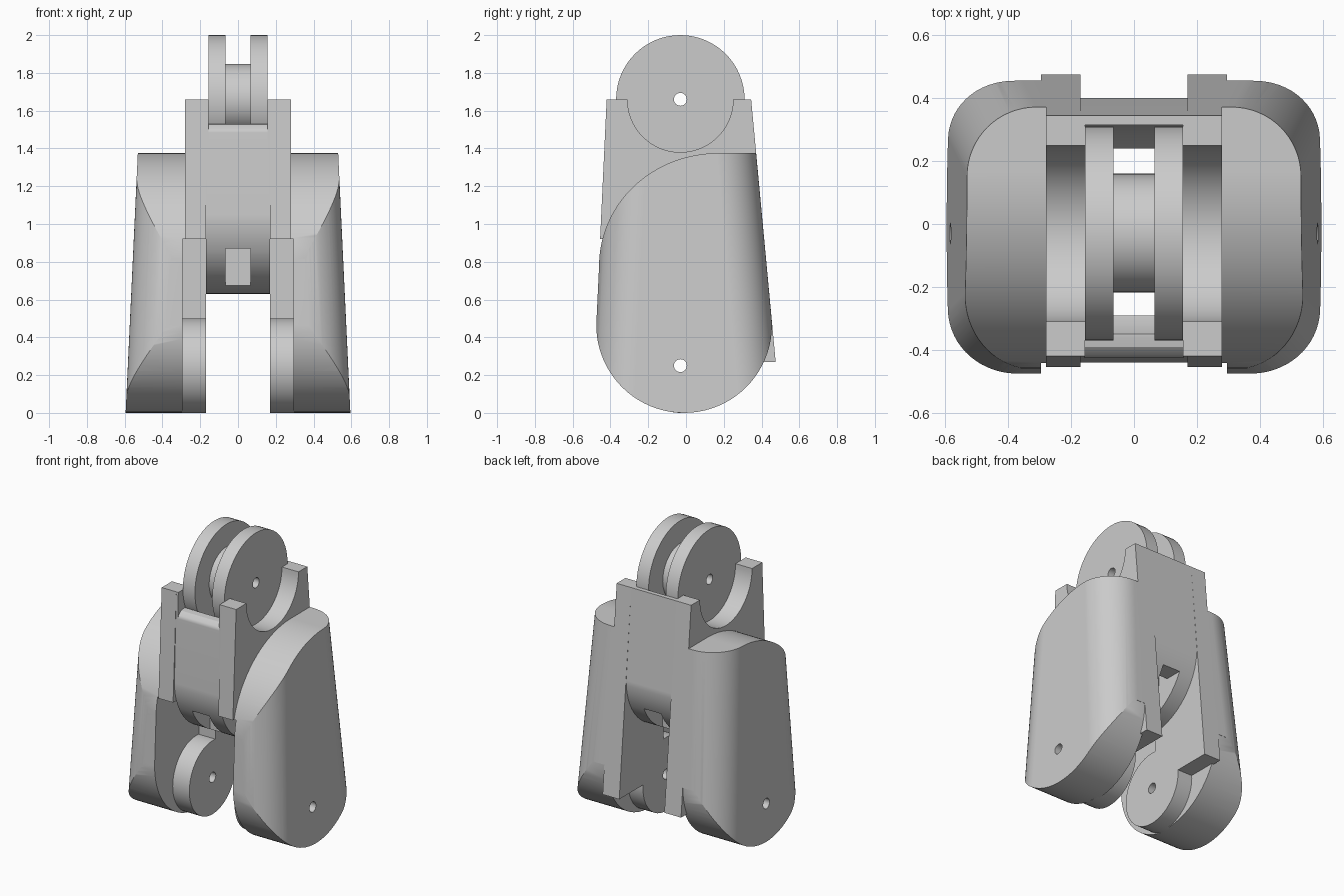
import bpy, bmesh
from math import sin, cos, pi, radians

cube = bpy.data.objects.get("Cube")
if cube:
    bpy.data.objects.remove(cube)

grey = bpy.data.materials.new("light_grey")
grey.use_nodes = True
COLOUR = (0.6, 0.6, 0.6, 1)
grey.diffuse_color = COLOUR
grey.node_tree.nodes["Principled BSDF"].inputs["Base Color"].default_value = COLOUR

PIVOT_Y, LOW_Z, HIGH_Z = -0.03, 0.25, 1.66


def arc(cy, cz, ry, rz, start, end, steps=32):
    angles = [radians(start + (end - start) * i / steps) for i in range(steps + 1)]
    return [(cy + ry * cos(a), cz + rz * sin(a)) for a in angles]


def front_y(z):
    return -0.498 + 0.047 * z


def back_y(z):
    return 0.5 - 0.0935 * z


def loft(name, lower, upper):
    """Closed solid between two matching rings of points."""
    bm = bmesh.new()
    a = [bm.verts.new(p) for p in lower]
    b = [bm.verts.new(p) for p in upper]
    n = len(a)
    bm.faces.new(a)
    bm.faces.new(b)
    for i in range(n):
        j = (i + 1) % n
        bm.faces.new((a[i], a[j], b[j], b[i]))
    bmesh.ops.recalc_face_normals(bm, faces=bm.faces)
    mesh = bpy.data.meshes.new(name)
    bm.to_mesh(mesh)
    bm.free()
    mesh.materials.append(grey)
    ob = bpy.data.objects.new(name, mesh)
    bpy.context.collection.objects.link(ob)
    return ob


def extrude(name, profile, x0, x1):
    return loft(name, [(x0, y, z) for y, z in profile], [(x1, y, z) for y, z in profile])


def disc(name, z, r, x0, x1):
    return extrude(name, arc(PIVOT_Y, z, r, r, 0, 354.375, 63), x0, x1)


def box(name, x0, x1, y0, y1, z0, z1):
    return extrude(name, [(y0, z0), (y1, z0), (y1, z1), (y0, z1)], x0, x1)


def boolean(ob, cutters, operation="DIFFERENCE"):
    for c in cutters:
        m = ob.modifiers.new("cut", "BOOLEAN")
        m.operation, m.solver, m.object = operation, "EXACT", c
    graph = bpy.context.evaluated_depsgraph_get()
    mesh = bpy.data.meshes.new_from_object(ob.evaluated_get(graph))
    ob.modifiers.clear()
    ob.data = mesh


def finish(ob, mirrored=False):
    bpy.ops.object.select_all(action="DESELECT")
    ob.select_set(True)
    bpy.context.view_layer.objects.active = ob
    bpy.ops.object.shade_smooth_by_angle(angle=radians(25))
    if mirrored:
        ob.modifiers.new("mirror", "MIRROR").use_mirror_merge = False
    ob.modifiers.new("weighted", "WEIGHTED_NORMAL").keep_sharp = True


# Pin holes at both joints
low_pin = disc("low_pin_cutter", LOW_Z, 0.034, -1, 1)
high_pin = disc("high_pin_cutter", HIGH_Z, 0.034, -1, 1)
cutters = [low_pin, high_pin]


# Side shells: tapered rounded solid trimmed to the side outline
def shell_ring(z):
    r, outer = 0.22, 0.595 - 0.047 * z
    f, b = front_y(z), back_y(z)
    ring = [(0.28, f)]
    ring += arc(outer - r, f + r, r, r, -90, 0, 16)
    ring += arc(outer - r, b - r, r, r, 0, 90, 16)
    ring += [(0.28, b)]
    return [(x, y, z) for x, y in ring]


shell = loft("side_shells", shell_ring(-0.05), shell_ring(1.45))
outline = arc(-0.01, 0.465, 0.465, 0.465, 0, -180, 40)
outline += arc(0.17, 0.78, 0.63, 0.595, 180, 90, 32)
outline += [(0.6, 1.375), (0.6, 0.465)]
trim = extrude("shell_trim_cutter", outline, 0, 1)
inner_trim = box("shell_inner_cutter", 0.1, 0.295, -0.7, 0.0, -0.2, 0.92)
boolean(shell, [trim], "INTERSECT")
boolean(shell, [inner_trim, low_pin])
finish(shell, True)
cutters += [trim, inner_trim]

# Lower hinge discs on the inside of the shells
hinge = disc("lower_hinge_discs", LOW_Z, 0.25, 0.17, 0.297)
boolean(hinge, [low_pin])
finish(hinge, True)

# Webs joining the hinge discs to the back strips
web = extrude("back_webs", [(0.0, 0.45), (0.19, 0.27), (back_y(0.27), 0.27),
                            (back_y(0.95), 0.95), (0.0, 0.95)], 0.17, 0.295)
boolean(web, [low_pin])
finish(web, True)

# Central block with a rounded tongue, and its side cheeks
tongue = arc(-0.02, 1.05, 0.42, 0.42, 0, -180, 40)
core = extrude("central_block", tongue + [(front_y(HIGH_Z), HIGH_Z),
                                          (back_y(HIGH_Z), HIGH_Z)], -0.17, 0.17)
cheeks = extrude("block_cheeks", [(front_y(0.92), 0.92), (front_y(HIGH_Z), HIGH_Z),
                                  (back_y(HIGH_Z), HIGH_Z), (back_y(0.92), 0.92)], 0.17, 0.28)

recesses = [disc("recess_cutter", HIGH_Z, 0.28, s * 0.155, s * 0.4) for s in (-1, 1)]
groove = disc("wheel_groove_cutter", HIGH_Z, 0.345, -0.155, 0.155)
lip = extrude("front_lip_cutter", [(-0.6, 1.46), (-0.43, 1.475), (-0.415, 1.505), (-0.39, 1.525),
                                   (-0.36, 1.53), (-0.03, 1.53), (-0.03, 2.1), (-0.6, 2.1)],
              -0.155, 0.155)
# Cord channels running down through the block, flared at the tongue
channels = [box("channel_cutter", -0.065, 0.065, y0, y1, z0, z1) for y0, y1, z0, z1 in (
    (-0.29, -0.21, 0.5, 1.5), (0.16, 0.24, 0.5, 1.5),
    (-0.5, -0.21, 0.5, 0.87), (0.16, 0.5, 0.5, 0.87))]
boolean(core, recesses + [groove, lip] + channels)
boolean(cheeks, [recesses[1]])
finish(core)
finish(cheeks, True)
cutters += recesses + [groove, lip] + channels

# Upper pulley: two flanges and a hub
flange = disc("pulley_flanges", HIGH_Z, 0.34, 0.065, 0.156)
hub = disc("pulley_hub", HIGH_Z, 0.187, -0.066, 0.066)
for part, mirrored in ((flange, True), (hub, False)):
    boolean(part, [high_pin])
    finish(part, mirrored)

for c in cutters:
    bpy.data.objects.remove(c)
